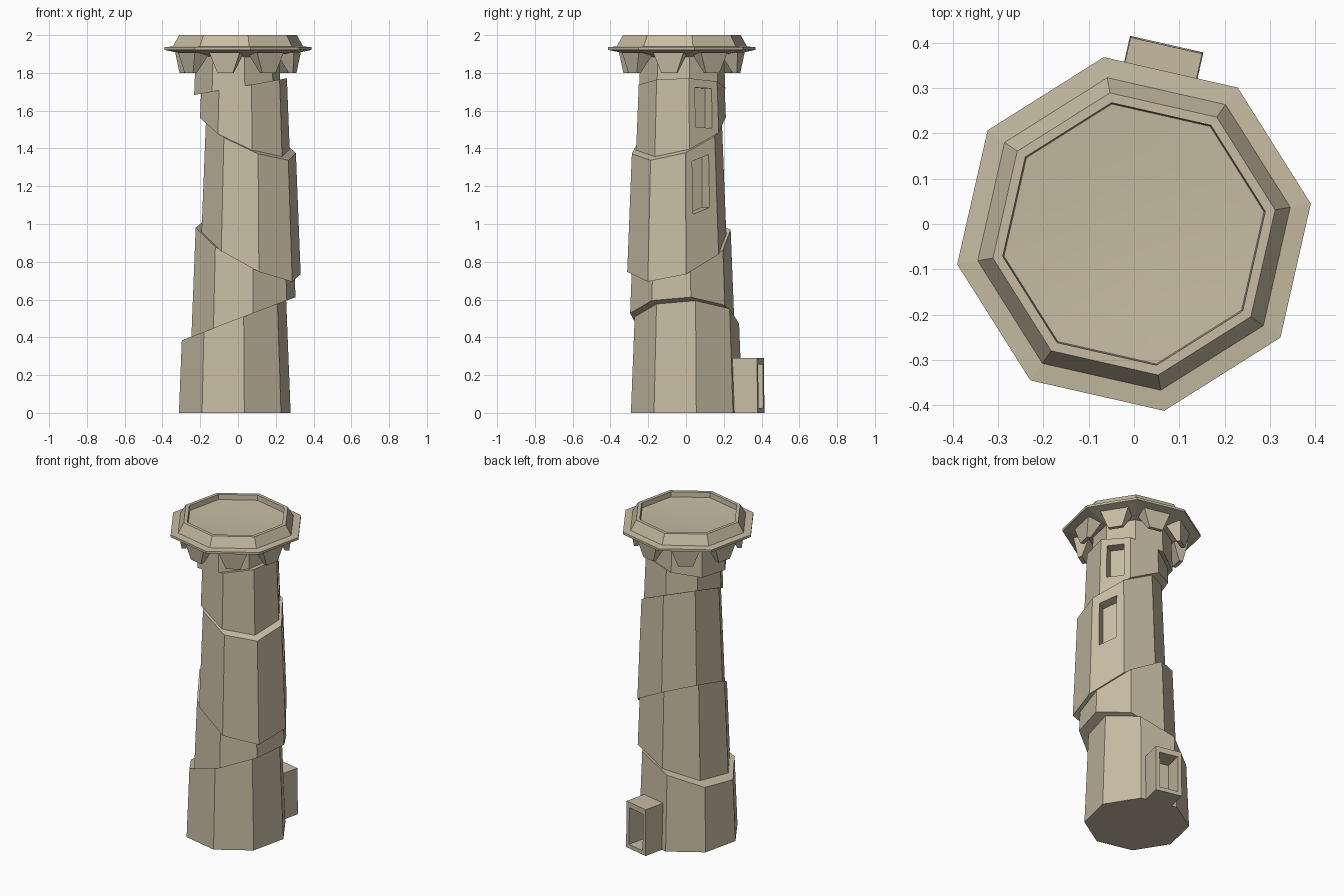
import bpy, bmesh, math
from mathutils import Vector, Matrix

old = bpy.data.objects.get("Cube")
if old:
    bpy.data.objects.remove(old, do_unlink=True)

stone = bpy.data.materials.new("sandstone")
stone.use_nodes = True
colour = (0.57, 0.50, 0.365, 1)
stone.diffuse_color = colour
stone.node_tree.nodes["Principled BSDF"].inputs["Base Color"].default_value = colour

SIDES = 8
TURN = math.radians(9.7)
STEP = math.tau / SIDES


def finish(name, bm):
    bmesh.ops.recalc_face_normals(bm, faces=bm.faces)
    mesh = bpy.data.meshes.new(name)
    bm.to_mesh(mesh)
    bm.free()
    mesh.materials.append(stone)
    obj = bpy.data.objects.new(name, mesh)
    bpy.context.collection.objects.link(obj)
    return obj


def loft(name, rings):
    """Skin a stack of equal-length rings and cap both ends."""
    bm = bmesh.new()
    loops = [[bm.verts.new(p) for p in ring] for ring in rings]
    n = len(loops[0])
    for low, high in zip(loops, loops[1:]):
        for i in range(n):
            j = (i + 1) % n
            bm.faces.new((low[i], low[j], high[j], high[i]))
    bm.faces.new(loops[0][::-1])
    bm.faces.new(loops[-1])
    return finish(name, bm)


def octagon(radius, z, centre):
    return [Vector((centre[0] + radius * math.cos(TURN + i * STEP),
                    centre[1] + radius * math.sin(TURN + i * STEP), z))
            for i in range(SIDES)]


def shaft_ring(centre, plane):
    """Octagon of the tapering shaft cut by z = a + b*x + c*y."""
    a, b, c = plane
    ring = []
    for i in range(SIDES):
        z = a
        for _ in range(8):
            p = octagon(0.30 - 0.04 * z, z, centre)[i]
            z = a + b * p.x + c * p.y
        ring.append(Vector((p.x, p.y, z)))
    return ring


def side_frame(centre, side):
    """Local x runs along a face, y points outward."""
    angle = TURN + (side + 0.5) * STEP - math.pi / 2
    return Matrix.Translation((*centre, 0)) @ Matrix.Rotation(angle, 4, "Z")


def block(name, frame, levels, slant=0):
    """Box or frustum; each level is (half width, inner y, outer y, z)."""
    rings = []
    for w, y0, y1, z in levels:
        corners = ((-w, y0), (w, y0), (w, y1), (-w, y1))
        rings.append([frame @ Vector((x, y, z - slant * x)) for x, y in corners])
    return loft(name, rings)


def carve(target, cutter):
    mod = target.modifiers.new("opening", "BOOLEAN")
    mod.operation = "DIFFERENCE"
    mod.solver = "EXACT"
    mod.object = cutter
    cutter.hide_render = True
    bpy.context.view_layer.objects.active = target
    bpy.ops.object.modifier_apply(modifier=mod.name)
    bpy.data.objects.remove(cutter, do_unlink=True)


# Shaft: five offset sections divided by sloping planes
planes = [(0, 0, 0), (0.497, 0.38, 0), (0.893, -0.48, 0.30),
          (1.50, -0.40, 0.30), (1.725, 0.18, 0), (1.90, 0, 0)]
centres = [(-0.017, 0.004), (0.033, -0.021), (0.065, -0.045),
           (0.033, -0.023), (-0.003, -0.02)]
names = ["base", "lower", "middle", "upper", "neck"]
sections = {}
for name, centre, low, high in zip(names, centres, planes, planes[1:]):
    sections[name] = loft(name + "_shaft",
                          [shaft_ring(centre, low), shaft_ring(centre, high)])

# Recessed windows
for name, centre, z0, z1, y0, slant in (("upper", centres[3], 1.51, 1.72, 0.15, -0.05),
                                        ("middle", centres[2], 1.07, 1.35, 0.16, 0.35)):
    frame = side_frame(centre, 0)
    carve(sections[name], block("window_cutter", frame,
                                [(0.052, y0, 0.4, z0), (0.052, y0, 0.4, z1)], slant))

# Porch with a deep doorway
frame = side_frame(centres[0], 1)
porch = block("porch", frame, [(0.083, 0.2, 0.403, 0), (0.081, 0.2, 0.40, 0.29)])
carve(porch, block("door_cutter", frame, [(0.058, 0.285, 0.5, 0.025), (0.058, 0.285, 0.5, 0.255)]))

# Gallery deck and parapet
TOP = (0, -0.022)
profile = [(0.22, 1.885), (0.396, 1.922), (0.396, 1.936), (0.35, 1.94),
           (0.316, 2.0), (0.294, 2.0), (0.29, 1.955)]
loft("gallery", [octagon(r, z, TOP) for r, z in profile])

# Shallow dished floor inside the parapet
bm = bmesh.new()
rings = [[bm.verts.new(p) for p in octagon(0.291 * s, 1.957 + 0.012 * s * s, TOP)]
         for s in (1, 0.66, 0.33)]
for outer, inner in zip(rings, rings[1:]):
    for i in range(SIDES):
        j = (i + 1) % SIDES
        bm.faces.new((outer[i], outer[j], inner[j], inner[i]))
hub = bm.verts.new((*TOP, 1.957))
for i in range(SIDES):
    bm.faces.new((rings[-1][i], rings[-1][(i + 1) % SIDES], hub))
for face in bm.faces:
    face.smooth = True
finish("dished_floor", bm)

# Tapered brackets hanging below the gallery
for side in range(SIDES):
    block(f"bracket_{side + 1}", side_frame(TOP, side),
          [(0.042, 0.285, 0.308, 1.80), (0.083, 0.225, 0.322, 1.908)])
